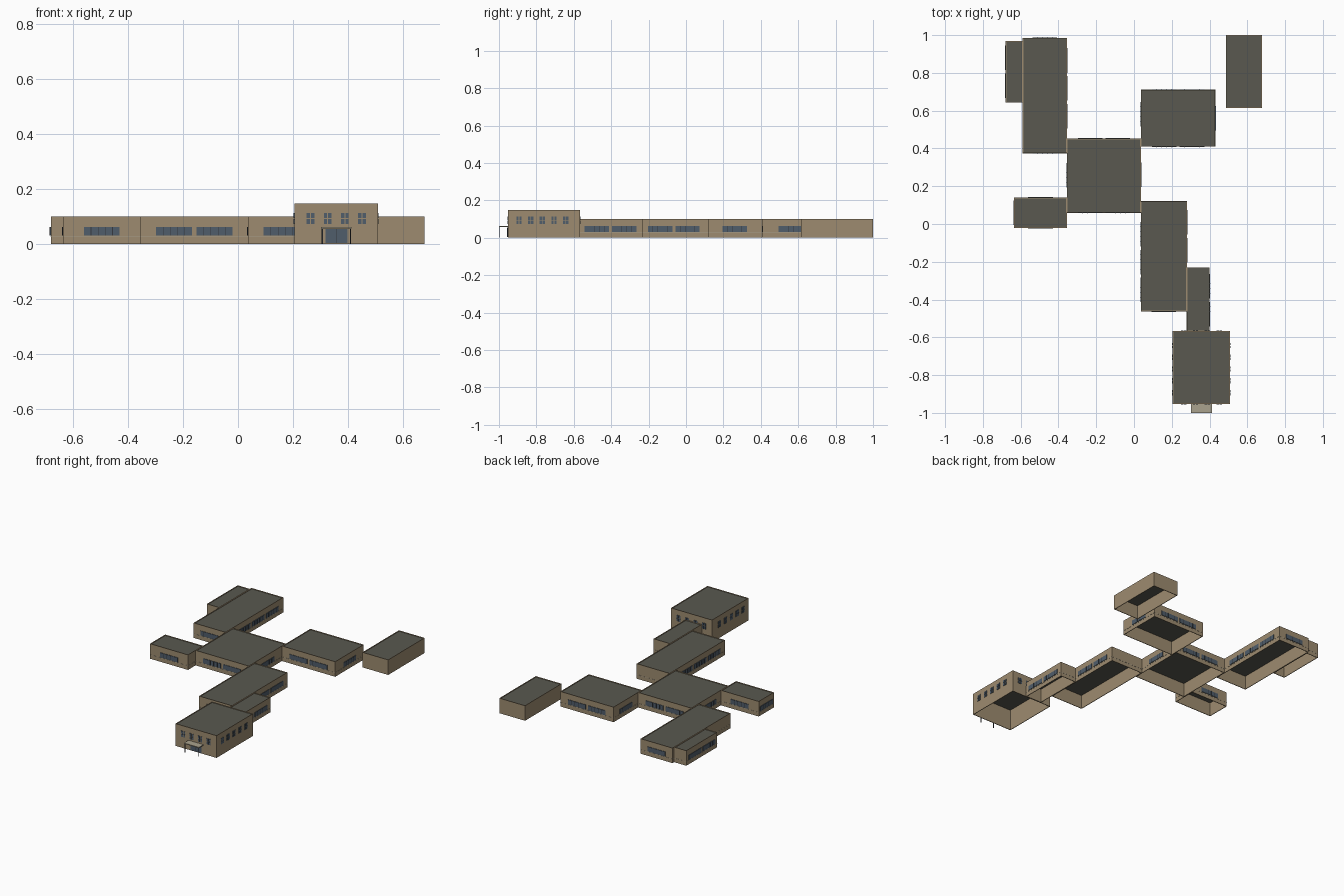
import bpy, bmesh
from mathutils import Vector

cube = bpy.data.objects.get("Cube")
if cube:
    bpy.data.objects.remove(cube)


def material(name, rgb):
    m = bpy.data.materials.new(name)
    m.use_nodes = True
    m.diffuse_color = (*rgb, 1)
    m.node_tree.nodes["Principled BSDF"].inputs["Base Color"].default_value = (*rgb, 1)
    return m


TAN = material("tan_wall", (0.34, 0.26, 0.16))
ROOF = material("dark_roof", (0.10, 0.098, 0.08))
GLASS = material("slate_glass", (0.08, 0.11, 0.145))
PALE = material("pale_trim", (0.40, 0.36, 0.27))
DARK = material("dark_metal", (0.035, 0.04, 0.05))


def finish(name, bm, mat):
    bmesh.ops.recalc_face_normals(bm, faces=bm.faces)
    mesh = bpy.data.meshes.new(name)
    bm.to_mesh(mesh)
    bm.free()
    mesh.materials.append(mat)
    bpy.context.collection.objects.link(bpy.data.objects.new(name, mesh))


def add_box(bm, lo, hi):
    lo, hi = Vector(lo), Vector(hi)
    verts = bmesh.ops.create_cube(bm, size=1)["verts"]
    for v in verts:
        v.co = (lo + hi) / 2 + v.co * (hi - lo)


def box(name, lo, hi, mat):
    bm = bmesh.new()
    add_box(bm, lo, hi)
    finish(name, bm, mat)


def ring(name, x0, x1, y0, y1, z0, z1, t, mat):
    """Rectangular wall loop, open above and below."""
    bm = bmesh.new()
    loops = []
    for inset, z in ((0, z0), (0, z1), (t, z1), (t, z0)):
        a, b, c, d = x0 + inset, x1 - inset, y0 + inset, y1 - inset
        loops.append([bm.verts.new((x, y, z)) for x, y in ((a, c), (b, c), (b, d), (a, d))])
    for i in range(4):
        p, q = loops[i], loops[(i + 1) % 4]
        for j in range(4):
            k = (j + 1) % 4
            bm.faces.new((p[j], p[k], q[k], q[j]))
    finish(name, bm, mat)


def wall_plate(bm, side, plane, a, b, z0, z1, depth):
    """Thin plate on a wall; side is '+x', '-x', '+y' or '-y'."""
    out = plane + (depth if side[0] == "+" else -depth)
    n0, n1 = min(plane, out), max(plane, out)
    if side[1] == "x":
        add_box(bm, (n0, a, z0), (n1, b, z1))
    else:
        add_box(bm, (a, n0, z0), (b, n1, z1))


# Building blocks: x0, x1, y0, y1
LOW, HIGH = 0.10, 0.148
blocks = {
    "west_annex": (-0.68, -0.59, 0.643, 0.968),
    "northwest_wing": (-0.59, -0.355, 0.375, 0.985),
    "central_hall": (-0.355, 0.037, 0.06, 0.452),
    "west_wing": (-0.635, -0.355, -0.02, 0.14),
    "south_wing": (0.037, 0.28, -0.463, 0.12),
    "link_wing": (0.28, 0.40, -0.567, -0.23),
    "entrance_block": (0.205, 0.508, -0.952, -0.567),
    "northeast_wing": (0.037, 0.43, 0.41, 0.71),
    "detached_block": (0.487, 0.677, 0.615, 1.0),
}
for name, (x0, x1, y0, y1) in blocks.items():
    h = HIGH if name == "entrance_block" else LOW
    ring(name + "_walls", x0, x1, y0, y1, 0, h, 0.004, TAN)
    box(name + "_roof", (x0 + 0.003, y0 + 0.003, h - 0.008), (x1 - 0.003, y1 - 0.003, h - 0.004), ROOF)
    if name not in ("entrance_block", "detached_block"):
        ring(name + "_sill_band", x0 - 0.001, x1 + 0.001, y0 - 0.001, y1 + 0.001,
             0.026, 0.028, 0.002, PALE)

# Ribbon windows: exposed stretch of each wall
ribbons = [
    ("west_annex", "-x", 0.643, 0.968),
    ("northwest_wing", "+x", 0.452, 0.985),
    ("northwest_wing", "+y", -0.59, -0.355),
    ("northwest_wing", "-y", -0.59, -0.355),
    ("central_hall", "-y", -0.355, 0.037),
    ("central_hall", "+y", -0.355, 0.037),
    ("central_hall", "+x", 0.11, 0.41),
    ("central_hall", "-x", 0.14, 0.375),
    ("west_wing", "-y", -0.635, -0.355),
    ("west_wing", "+y", -0.635, -0.355),
    ("west_wing", "-x", -0.02, 0.14),
    ("south_wing", "-y", 0.037, 0.28),
    ("south_wing", "+x", -0.24, 0.11),
    ("south_wing", "-x", -0.463, 0.06),
    ("link_wing", "+x", -0.567, -0.24),
    ("northeast_wing", "+x", 0.41, 0.71),
    ("northeast_wing", "+y", 0.037, 0.43),
    ("northeast_wing", "-y", 0.037, 0.43),
    ("northeast_wing", "-x", 0.452, 0.71),
]
SIDES = ("-x", "+x", "-y", "+y")
PITCH, WIDTH, PANES = 0.147, 0.13, 5
glass, bars = bmesh.new(), bmesh.new()
for name, side, a, b in ribbons:
    plane = blocks[name][SIDES.index(side)]
    count = max(1, int((b - a) / 0.155))
    for i in range(count):
        s = (a + b) / 2 + (i - (count - 1) / 2) * PITCH - WIDTH / 2
        wall_plate(glass, side, plane, s, s + WIDTH, 0.031, 0.062, 0.003)
        for k in range(1, PANES):
            m = s + k * WIDTH / PANES
            wall_plate(bars, side, plane, m - 0.001, m + 0.001, 0.031, 0.062, 0.004)
finish("ribbon_windows", glass, GLASS)
finish("ribbon_window_mullions", bars, DARK)

# Four-pane windows high on the entrance block
glass = bmesh.new()
x0, x1, y0, y1 = blocks["entrance_block"]
for side, plane, mid, count in (("-y", y0, 0.357, 4), ("+y", y1, 0.357, 4),
                                ("+x", x1, -0.768, 5), ("-x", x0, -0.768, 5)):
    for i in range(count):
        c = mid + (i - (count - 1) / 2) * 0.0625
        for s in (c - 0.014, c + 0.002):
            for z in (0.074, 0.095):
                wall_plate(glass, side, plane, s, s + 0.012, z, z + 0.018, 0.003)
finish("upper_windows", glass, GLASS)

# Entrance door and canopy on two posts
bm = bmesh.new()
wall_plate(bm, "-y", y0, 0.318, 0.398, 0.004, 0.055, 0.003)
finish("entrance_door", bm, GLASS)
box("door_mullion", (0.357, y0 - 0.004, 0.004), (0.359, y0, 0.055), DARK)
box("canopy", (0.302, -1.0, 0.058), (0.412, y0, 0.063), PALE)
for label, x in (("left", 0.408), ("right", 0.306)):
    box(label + "_canopy_post", (x - 0.002, -0.998, 0), (x + 0.002, -0.994, 0.058), DARK)
